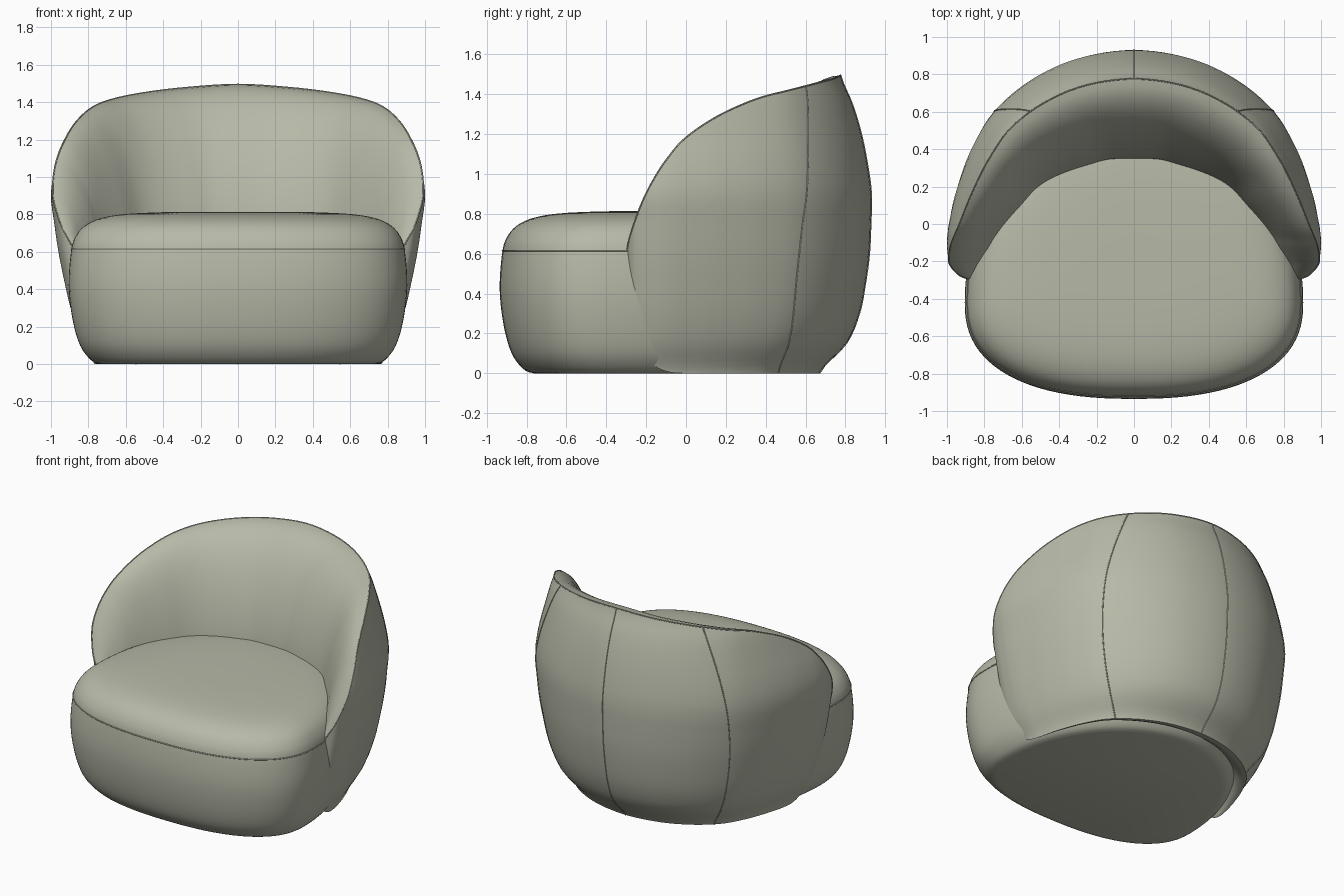
import bpy, bmesh, math
from mathutils import Vector

if "Cube" in bpy.data.objects:
    bpy.data.objects.remove(bpy.data.objects["Cube"])

# Sage upholstery
fabric = bpy.data.materials.new("sage_fabric")
fabric.use_nodes = True
colour = (0.47, 0.485, 0.39, 1)
fabric.diffuse_color = colour
shader = fabric.node_tree.nodes["Principled BSDF"]
shader.inputs["Base Color"].default_value = colour
shader.inputs["Roughness"].default_value = 0.8


def spline(points, u):
    """Catmull-Rom value at position u, measured in point indices."""
    last = len(points) - 1
    u = min(max(u, 0), last)
    i = min(int(u), last - 1)
    t = u - i
    a, b, c, d = (points[min(max(i + k, 0), last)] for k in (-1, 0, 1, 2))
    return b + (c - a) * (t / 2) + (a * 2 - b * 5 + c * 4 - d) * (t * t / 2) \
        + (b * 3 - a - c * 3 + d) * (t ** 3 / 2)


def loft(name, rings, cap):
    """Join closed rings of points into a smooth skin."""
    bm = bmesh.new()
    rows = [[bm.verts.new(p) for p in ring] for ring in rings]
    for low, high in zip(rows, rows[1:]):
        for j in range(len(low)):
            k = (j + 1) % len(low)
            bm.faces.new((low[j], low[k], high[k], high[j]))
    if cap:
        bm.faces.new(rows[0])
        bm.faces.new(rows[-1])
    bmesh.ops.remove_doubles(bm, verts=bm.verts, dist=1e-5)
    bmesh.ops.recalc_face_normals(bm, faces=bm.faces)
    mesh = bpy.data.meshes.new(name)
    bm.to_mesh(mesh)
    bm.free()
    obj = bpy.data.objects.new(name, mesh)
    bpy.context.collection.objects.link(obj)
    mesh.materials.append(fabric)
    bpy.ops.object.select_all(action="DESELECT")
    obj.select_set(True)
    bpy.context.view_layer.objects.active = obj
    bpy.ops.object.shade_smooth_by_angle(angle=math.radians(40))
    return obj


def seam(name, points, cyclic=False):
    """Thin stitched cord half sunk into the upholstery."""
    curve = bpy.data.curves.new(name, "CURVE")
    curve.dimensions = "3D"
    curve.bevel_depth = 0.004
    curve.bevel_resolution = 1
    line = curve.splines.new("POLY")
    line.points.add(len(points) - 1)
    for p, co in zip(line.points, points):
        p.co = (*co, 1)
    line.use_cyclic_u = cyclic
    curve.materials.append(fabric)
    bpy.context.collection.objects.link(bpy.data.objects.new(name, curve))


# Seat: rounded plan, inset more towards the top and the bottom
def seat_point(angle, inset, z):
    c, s = math.cos(angle), math.sin(angle)
    power, depth = (2 / 2.4, 0.515) if s < 0 else (1, 1.1)
    x = 0.905 * math.copysign(abs(c) ** power, c)
    y = -0.42 + depth * math.copysign(abs(s) ** power, s)
    mid = -0.15
    return Vector((x * (1 - inset / 0.9), mid + (y - mid) * (1 - inset / 0.785), z))


seat_profile = [Vector(p) for p in (
    (0.17, 0), (0.12, 0.02), (0.06, 0.1), (0.02, 0.24), (0, 0.42), (0.012, 0.6),
    (0.035, 0.68), (0.085, 0.74), (0.17, 0.78), (0.3, 0.802), (0.5, 0.812), (0.7, 0.814))]
angles = [math.tau * i / 96 for i in range(96)]
rings = []
for i in range(4 * (len(seat_profile) - 1) + 1):
    inset, z = spline(seat_profile, i / 4)
    rings.append([seat_point(a, inset, z) for a in angles])
loft("seat", rings, True)
seam("seat_seam", [seat_point(a, 0.014, 0.615) for a in angles], True)

# Wraparound shell, back centre to arm tip: plan x, plan y, bottom, top, thickness
stations = [Vector(p) for p in (
    (0, 0.93, 0, 1.495, 0.585), (0.3, 0.885, 0, 1.48, 0.57),
    (0.55, 0.77, 0, 1.455, 0.55), (0.75, 0.6, 0, 1.42, 0.5),
    (0.87, 0.4, 0, 1.375, 0.42), (0.95, 0.18, 0, 1.29, 0.36),
    (0.99, 0, 0, 1.18, 0.3), (1, -0.1, 0.01, 1.07, 0.27),
    (0.995, -0.17, 0.05, 0.96, 0.23), (0.985, -0.22, 0.14, 0.86, 0.19),
    (0.965, -0.265, 0.3, 0.74, 0.145), (0.93, -0.29, 0.43, 0.65, 0.09),
    (0.885, -0.302, 0.54, 0.54, 0))]
flip = Vector((-1, 1, 1, 1, 1))
path = [s * flip for s in reversed(stations[1:])] + stations
centre = len(stations) - 1

# Inward lean of the outer skin at even heights, for the back and the sides
lean_step = 0.15
back_lean = (0.26, 0.125, 0.06, 0.03, 0.01, 0.003, 0, 0.02, 0.05, 0.095, 0.155)
side_lean = (0.23, 0.155, 0.105, 0.07, 0.04, 0.018, 0, 0.02, 0.06, 0.1, 0.15)


def normal_at(station):
    return Vector((station[0], max(station[1] + 0.08, 0))).normalized()


def lean(station, z):
    w = normal_at(station).y ** 2
    u = z / lean_step
    return spline(back_lean, u) * w + spline(side_lean, u) * (1 - w)


def shell_point(station, inset, z):
    n = normal_at(station)
    return Vector((station[0] - n.x * inset, station[1] - n.y * inset, z))


def section(station, count=56):
    low, high, thick = station[2:]
    ring = []
    for i in range(count):
        a = math.tau * i / count
        z = (low + high) / 2 + (high - low) / 2 * math.cos(a)
        inset = lean(station, z)
        if a < math.pi:    # inner padding
            edge = lean(station, high if math.cos(a) > 0 else low)
            bulge = math.sqrt(max(0, 1 - abs(math.cos(a)) ** 1.5))
            inset = edge + (max(thick, edge) - edge) * bulge if thick > 0.1 \
                else inset + thick * bulge
        ring.append(shell_point(station, inset, z))
    return ring


steps = 6
samples = [spline(path, i / steps) for i in range(steps * (len(path) - 1) + 1)]
loft("back_shell", [section(s) for s in samples], False)

# Seams on the shell: rim, back centre and both sides
seam("rim_seam", [shell_point(s, lean(s, s[3]), s[3]) for s in samples])


def panel_seam(name, offset):
    points = []
    for i in range(41):
        v = i / 40
        station = spline(path, centre + offset(v))
        z = station[2] + (station[3] - station[2]) * v
        points.append(shell_point(station, lean(station, z), z))
    seam(name, points)


panel_seam("back_seam", lambda v: 0)
for side, sign in (("left", 1), ("right", -1)):
    panel_seam(side + "_seam", lambda v: sign * (2.8 + 1.4 * v - 1.8 * v * v))
